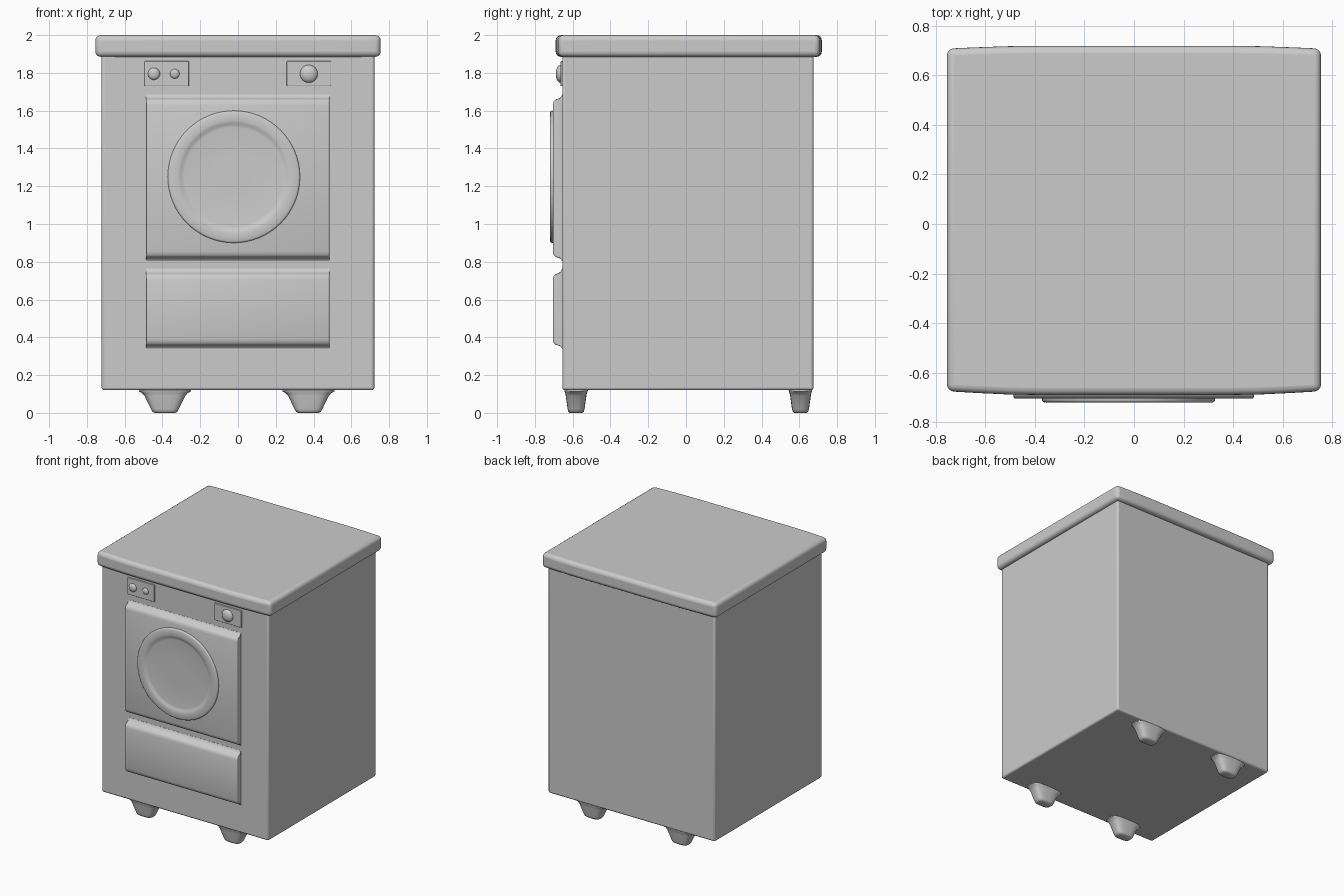
import bpy, bmesh, math

if "Cube" in bpy.data.objects:
    bpy.data.objects.remove(bpy.data.objects["Cube"])


def finish(name, bm, bevel=0.0, segments=3):
    bmesh.ops.recalc_face_normals(bm, faces=bm.faces[:])
    me = bpy.data.meshes.new(name)
    bm.to_mesh(me)
    bm.free()
    ob = bpy.data.objects.new(name, me)
    bpy.context.collection.objects.link(ob)
    if bevel:
        mod = ob.modifiers.new("bevel", 'BEVEL')
        mod.width, mod.segments = bevel, segments
        mod.limit_method, mod.angle_limit = 'ANGLE', math.radians(30)
    bpy.ops.object.select_all(action='DESELECT')
    ob.select_set(True)
    bpy.context.view_layer.objects.active = ob
    bpy.ops.object.shade_smooth_by_angle(angle=math.radians(40))
    return ob


def loft(name, rings, bevel=0.0, segments=3):
    """Skin a stack of closed rings and cap both ends."""
    bm = bmesh.new()
    rows = [[bm.verts.new(p) for p in ring] for ring in rings]
    n = len(rows[0])
    for a, b in zip(rows, rows[1:]):
        for i in range(n):
            bm.faces.new((a[i], a[(i + 1) % n], b[(i + 1) % n], b[i]))
    bm.faces.new(rows[0])
    bm.faces.new(rows[-1])
    return finish(name, bm, bevel, segments)


def box(name, x0, x1, y0, y1, z0, z1, bevel):
    ring = [(x0, y0), (x1, y0), (x1, y1), (x0, y1)]
    return loft(name, [[(x, y, z) for x, y in ring] for z in (z0, z1)], bevel)


def lathe(name, cx, cz, profile, n=64):
    """Turn (radius, y) points about an axis running front to back."""
    return loft(name, [[(cx + r * math.cos(2 * math.pi * i / n), y,
                         cz + r * math.sin(2 * math.pi * i / n))
                        for i in range(n)] for r, y in profile])


def front_panel(name, z0, z1, top_flare, bottom_flare):
    """Raised panel whose top and bottom sweep softly into the body."""
    def edge(z, s, flare):
        return [(-0.64, z + s * flare), (-0.656, z + s * flare),
                (-0.662, z + s * flare * 0.5), (-0.675, z + s * flare * 0.15),
                (-0.69, z), (-0.70, z - s * 0.01), (-0.705, z - s * 0.03)]
    prof = edge(z0, -1, bottom_flare) + edge(z1, 1, top_flare)[::-1]
    # slightly eased side edges
    sides = [(-0.487, 0.0), (-0.484, 0.004), (-0.475, 0.006),
             (0.475, 0.006), (0.481, 0.004), (0.484, 0.0)]
    return loft(name, [[(x, y + (0.006 - d if y < -0.67 else 0), z)
                        for y, z in prof] for x, d in sides])


# cabinet body
box("cabinet_body", -0.722, 0.722, -0.655, 0.675, 0.12, 1.93, 0.014)

# worktop with gently bowed front and back
xs = [-0.755 + 1.51 * i / 12 for i in range(13)]
bow = [min(1.0, 1.6 * (1 - (x / 0.755) ** 2)) for x in xs]
outline = [(x, -0.675 - 0.015 * b) for x, b in zip(xs, bow)]
outline += [(x, 0.708 + 0.011 * b) for x, b in zip(xs[::-1], bow[::-1])]
loft("worktop", [[(x, y, z) for x, y in outline] for z in (1.885, 2.0)], 0.028, 4)

# door panel and lower drawer
front_panel("door_panel", 0.825, 1.66, 0.025, 0.02)
front_panel("drawer", 0.36, 0.735, 0.03, 0.02)

# round door with raised rim and shallow window
lathe("round_door", -0.022, 1.25,
      [(0.348, -0.69), (0.35, -0.712), (0.347, -0.717), (0.34, -0.72),
       (0.297, -0.72), (0.285, -0.717), (0.274, -0.711), (0.262, -0.709),
       (0.1, -0.709)])

# control plates
for name, x0, x1 in (("left_control_plate", -0.495, -0.26),
                     ("right_control_plate", 0.258, 0.493)):
    box(name, x0, x1, -0.664, -0.64, 1.73, 1.862, 0.004)

# domed knobs
for name, x, r in (("large_left_knob", -0.445, 0.032),
                   ("small_left_knob", -0.335, 0.025),
                   ("right_knob", 0.375, 0.047)):
    h = 0.55 * r
    dome = [(r * math.cos(t * math.pi / 16), -0.664 - h * math.sin(t * math.pi / 16))
            for t in range(8)]
    lathe(name, x, 1.795, [(r, -0.65)] + dome, 32)

# tapered feet flaring out under the body
foot_rows = [(0.135, 0.14, 0.064), (0.114, 0.138, 0.062), (0.105, 0.122, 0.058),
             (0.09, 0.108, 0.055), (0.02, 0.074, 0.045), (0.006, 0.066, 0.041),
             (0.0, 0.055, 0.033)]
for side, sx in (("left", -1), ("right", 1)):
    for end, cy in (("front", -0.582), ("back", 0.606)):
        rings = []
        for z, hx, hy in foot_rows:
            ring = []
            for i in range(24):
                a = 2 * math.pi * (i + 0.5) / 24
                c, s = math.cos(a), math.sin(a)
                ring.append((sx * 0.38 - 0.007 + hx * math.copysign(abs(c) ** 0.6, c),
                             cy + hy * math.copysign(abs(s) ** 0.6, s), z))
            rings.append(ring)
        loft(f"{end}_{side}_foot", rings)
